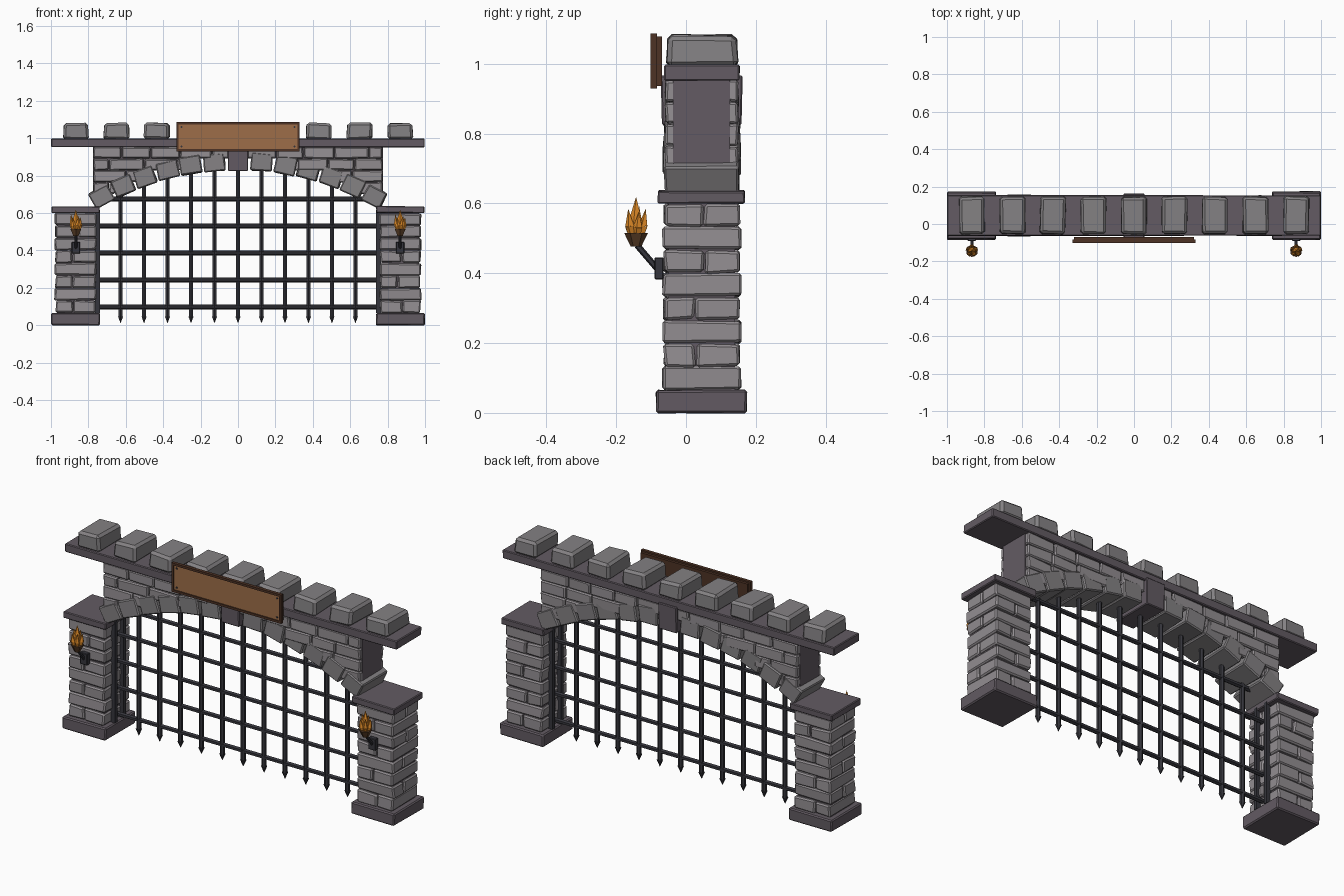
import bpy, bmesh, math, random
from mathutils import Matrix, Vector

if "Cube" in bpy.data.objects:
    bpy.data.objects.remove(bpy.data.objects["Cube"])

random.seed(4)
YC = 0.045                      # middle of the wall thickness


def mat(name, r, g, b):
    m = bpy.data.materials.new(name)
    m.diffuse_color = (r, g, b, 1)
    m.use_nodes = True
    m.node_tree.nodes["Principled BSDF"].inputs["Base Color"].default_value = m.diffuse_color
    return m


BRICK = mat("light_stone", 0.29, 0.27, 0.285)
BLOCK = mat("mid_stone", 0.23, 0.22, 0.228)
TRIM = mat("dark_stone", 0.125, 0.105, 0.125)
IRON = mat("iron", 0.036, 0.036, 0.045)
FRAME = mat("dark_wood", 0.075, 0.032, 0.018)
PANEL = mat("board_wood", 0.34, 0.155, 0.065)
CUP = mat("torch_wood", 0.11, 0.052, 0.022)
FLAME = mat("flame", 0.72, 0.25, 0.02)


def finish(name, bm, material):
    bmesh.ops.recalc_face_normals(bm, faces=bm.faces)
    me = bpy.data.meshes.new(name)
    bm.to_mesh(me)
    bm.free()
    me.materials.append(material)
    ob = bpy.data.objects.new(name, me)
    bpy.context.collection.objects.link(ob)
    return ob


def stone(bm, c, s, bevel=0.0, jit=0.0, tilt=0.0, taper=1.0):
    """Chipped block: centre, size, bevel, corner jitter, tilt about y, top taper."""
    b = bmesh.new()
    bmesh.ops.create_cube(b, size=1)
    for v in b.verts:
        k = taper if v.co.z > 0 else 1
        v.co = Vector((v.co.x * s[0] * k, v.co.y * s[1] * k, v.co.z * s[2]))
        v.co += Vector([random.uniform(-jit, jit) for _ in range(3)])
    if bevel:
        bmesh.ops.bevel(b, geom=b.edges[:], offset=bevel, segments=1, affect='EDGES')
    b.transform(Matrix.Translation(c) @ Matrix.Rotation(tilt, 4, 'Y'))
    me = bpy.data.meshes.new("tmp")
    b.to_mesh(me)
    b.free()
    bm.from_mesh(me)
    bpy.data.meshes.remove(me)


def box(name, lo, hi, material, bevel=0.0, jit=0.0):
    bm = bmesh.new()
    lo, hi = Vector(lo), Vector(hi)
    stone(bm, (lo + hi) / 2, hi - lo, bevel, jit)
    return finish(name, bm, material)


def rod(bm, a, b, r1, r2, n=6):
    """Cylinder or cone between two points."""
    a, b = Vector(a), Vector(b)
    d = b - a
    m = Matrix.Translation((a + b) / 2) @ d.to_track_quat('Z', 'Y').to_matrix().to_4x4()
    bmesh.ops.create_cone(bm, cap_ends=True, segments=n, radius1=r1, radius2=r2,
                          depth=d.length, matrix=m)


# Pillars: plinth, core, staggered bricks, cap, and the grate's guide rails
for side, sx in (("left", -1), ("right", 1)):
    px = sx * 0.868
    box(side + "_plinth", (px - 0.13, -0.085, 0), (px + 0.13, 0.174, 0.065), TRIM, 0.006, 0.002)
    box(side + "_pillar_core", (px - 0.1, -0.05, 0.05), (px + 0.1, 0.14, 0.61), TRIM)
    box(side + "_pillar_cap", (px - 0.128, -0.08, 0.6), (px + 0.128, 0.169, 0.636), TRIM, 0.004, 0.002)
    bm = bmesh.new()
    rows, h = 8, 0.535 / 8
    for i in range(rows):
        z = 0.065 + (i + 0.5) * h
        cut = random.uniform(-0.02, 0.02)
        for e in (-1, 1):
            w = 0.11 - e * cut                  # length of this half
            mid = e * 0.11 - e * w / 2
            if i % 2:
                c, s = (px, YC + mid, z), (0.222, w - 0.005, h - 0.003)
            else:
                c, s = (px + mid, YC, z), (w - 0.005, 0.222, h - 0.003)
            stone(bm, c, s, 0.007, 0.004)
    finish(side + "_pillar_bricks", bm, BRICK)
    bm = bmesh.new()
    for y in (0.008, 0.082):
        stone(bm, (sx * 0.752, y, 0.34), (0.026, 0.02, 0.55))
    finish(side + "_guide_rails", bm, IRON)

# Arch geometry
R, CZ = 1.497, -0.62


def arch_z(x, r):
    return CZ + math.sqrt(r * r - x * x)


# Wall core with a curved underside
bm = bmesh.new()
N, X = 24, 0.775
pts = [(X, 0.955), (-X, 0.955)]
for i in range(N + 1):
    x = -X + 2 * X * i / N
    pts.append((x, arch_z(x, 1.52 + 0.03 * abs(x))))
face = bm.faces.new([bm.verts.new((x, -0.037, z)) for x, z in pts])
ext = bmesh.ops.extrude_face_region(bm, geom=[face])
bmesh.ops.translate(bm, vec=(0, 0.163, 0),
                    verts=[v for v in ext["geom"] if isinstance(v, bmesh.types.BMVert)])
finish("wall_core", bm, TRIM)

# Wall bricks on both faces, kept above the arch
bm = bmesh.new()
for y in (-0.042, 0.132):
    for row in range(4):
        z = 0.922 - row * 0.063
        x = -X
        first = True
        while x < X - 0.02:
            w = random.uniform(0.13, 0.19)
            if first and row % 2:
                w = 0.085
            first = False
            if X - x - w < 0.06:
                w = X - x
            c = x + w / 2
            a, b = x, x + w
            x += w
            low = z - 0.03
            # trim bricks where the arch passes through them
            xs = [a + (b - a) * k / 12 for k in range(13)]
            ok = [q for q in xs if low > arch_z(q, 1.475)]
            if len(ok) > 3:
                a, b = min(ok), max(ok)
                stone(bm, ((a + b) / 2, y, z), (b - a - 0.005, 0.033, 0.06), 0.006, 0.003)
finish("wall_bricks", bm, BRICK)

# Arch stones and keystone
bm = bmesh.new()
for i in range(-6, 7):
    if i:
        t = i * 0.0848
        wob = random.uniform(-0.03, 0.03)
        stone(bm, (R * math.sin(t), YC, CZ + R * math.cos(t)),
              (0.113, 0.208 + random.uniform(-0.004, 0.012), 0.095), 0.006, 0.004, t + wob)
finish("arch_stones", bm, BLOCK)
bm = bmesh.new()
stone(bm, (0, YC, 0.895), (0.108, 0.228, 0.142), 0.004, 0.0, 0, 1.03)
finish("keystone", bm, TRIM)

# Ledge and battlements
box("ledge", (-0.998, -0.063, 0.952), (0.998, 0.154, 0.997), TRIM, 0.004, 0.001)
bm = bmesh.new()
for i in range(-4, 5):
    stone(bm, (i * 0.2168, 0.046, 1.037), (0.137, 0.203, 0.09), 0.013, 0.004, 0, 0.96)
finish("battlements", bm, BLOCK)

# Iron grate with pointed feet
bm = bmesh.new()
for i in range(-5, 6):
    x = i * 0.1256
    rod(bm, (x, YC, 0.045), (x, YC, arch_z(x, R)), 0.0125, 0.0125)
    rod(bm, (x, YC, 0.012), (x, YC, 0.047), 0.001, 0.016)
for i in range(5):
    z = 0.097 + i * 0.1445
    hx = 0.71 if i == 4 else 0.755
    rod(bm, (-hx, YC, z), (hx, YC, z), 0.0125, 0.0125)
finish("portcullis", bm, IRON)

# Sign: backing, frame bars, board, nails
box("sign_backing", (-0.322, -0.086, 0.936), (0.322, -0.069, 1.078), FRAME)
bm = bmesh.new()
for s in (-1, 1):
    stone(bm, (0, -0.092, 1.0075 + s * 0.0725), (0.66, 0.018, 0.012))
    stone(bm, (s * 0.324, -0.092, 1.0075), (0.012, 0.018, 0.14))
finish("sign_frame", bm, FRAME)
box("sign_board", (-0.319, -0.095, 0.94), (0.319, -0.084, 1.075), PANEL)
bm = bmesh.new()
for sx in (-1, 1):
    for sz in (-1, 1):
        x, z = sx * 0.302, 1.0075 + sz * 0.052
        rod(bm, (x, -0.099, z), (x, -0.094, z), 0.005, 0.005)
finish("sign_nails", bm, IRON)

# Torches: bracket, arm, cup, flames
for side, sx in (("left", -1), ("right", 1)):
    x, ty = sx * 0.867, -0.143
    bm = bmesh.new()
    stone(bm, (x, -0.077, 0.414), (0.044, 0.026, 0.063), 0.003)
    rod(bm, (x, -0.08, 0.41), (x, ty + 0.003, 0.48), 0.009, 0.009)
    finish(side + "_torch_bracket", bm, IRON)
    bm = bmesh.new()
    rod(bm, (x, ty, 0.476), (x, ty, 0.515), 0.015, 0.034)
    finish(side + "_torch_cup", bm, CUP)
    bm = bmesh.new()
    tongues = [(0, 0, 0.617, 0.022)]
    for k in range(5):
        a = k * math.tau / 5 + 0.3
        tongues.append((0.021 * math.cos(a), 0.021 * math.sin(a), 0.575 + 0.008 * (k % 3), 0.014))
    for dx, dy, top, r in tongues:
        mid = 0.51 + (top - 0.51) * 0.35
        p = Vector((x + dx, ty + dy, mid))
        rod(bm, (x + dx * 0.7, ty + dy * 0.7, 0.508), p, r * 0.7, r, 5)
        rod(bm, p, (x + dx * 1.3, ty + dy * 1.3, top), r, 0.0005, 5)
    finish(side + "_torch_flame", bm, FLAME)
